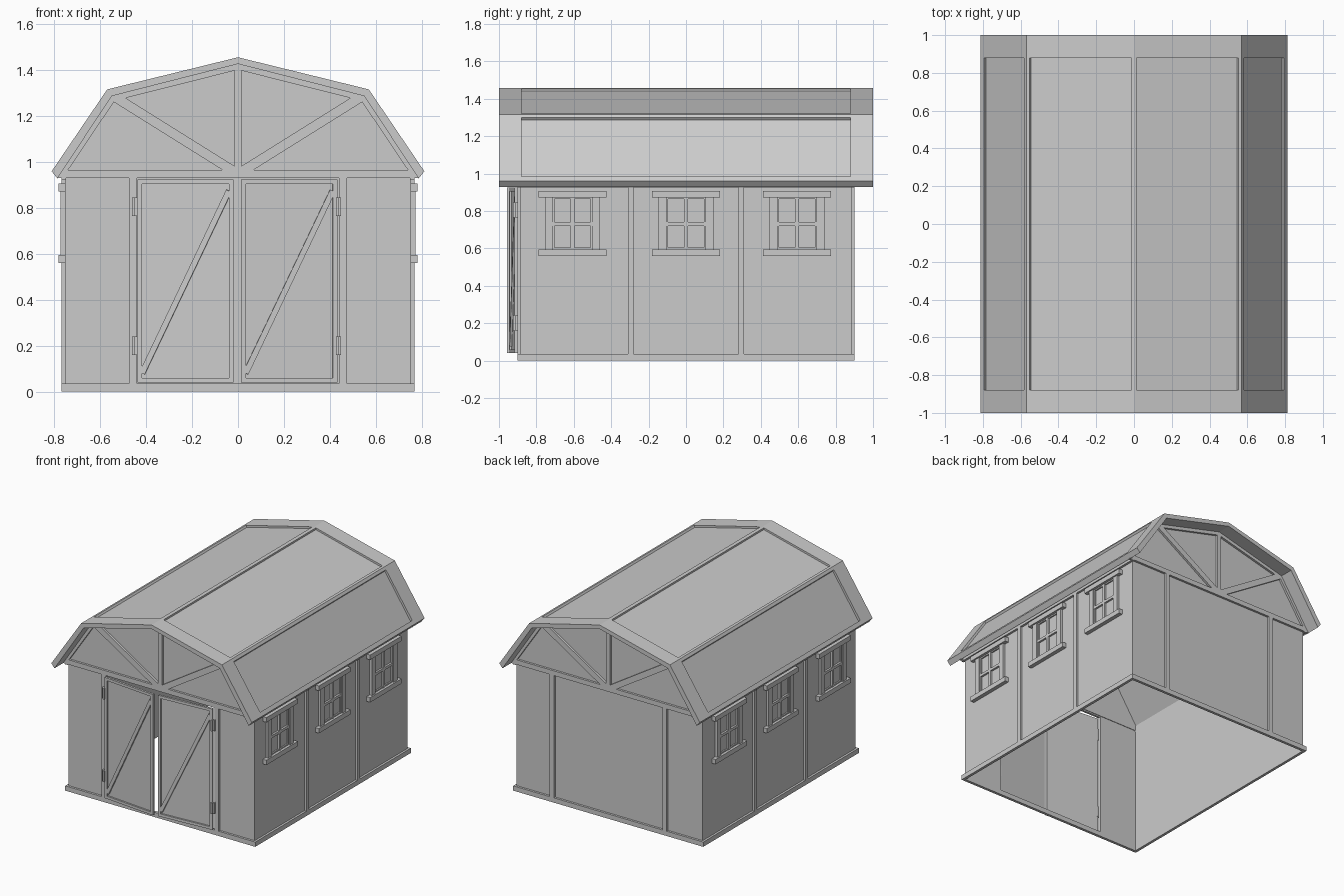
import bpy, bmesh, math
from mathutils import Vector

if "Cube" in bpy.data.objects:
    bpy.data.objects.remove(bpy.data.objects["Cube"])


def prism(pts, axis, c0, c1):
    """Polygon in the plane across an axis ('x' or 'y'), extruded from c0 to c1."""
    return pts, axis, c0, c1


def box(x0, x1, y0, y1, z0, z1):
    return prism([(x0, z0), (x1, z0), (x1, z1), (x0, z1)], 'y', y0, y1)


def bar(a, b, w, y0, y1):
    """Straight strip of width w from a to b in the xz plane."""
    a, b = Vector(a), Vector(b)
    d = (b - a).normalized()
    n = Vector((-d.y, d.x)) * w / 2
    return prism([a - n, b - n, b + n, a + n], 'y', y0, y1)


def part(name, prisms, mirror=(False, False)):
    bm = bmesh.new()
    for pts, axis, c0, c1 in prisms:
        rings = []
        for c in (c0, c1):
            rings.append([bm.verts.new((p[0], c, p[1]) if axis == 'y' else (c, p[0], p[1]))
                          for p in pts])
        n = len(pts)
        bm.faces.new(rings[0])
        bm.faces.new(rings[1][::-1])
        for i in range(n):
            j = (i + 1) % n
            bm.faces.new((rings[0][j], rings[0][i], rings[1][i], rings[1][j]))
    bmesh.ops.recalc_face_normals(bm, faces=bm.faces)
    me = bpy.data.meshes.new(name)
    bm.to_mesh(me)
    bm.free()
    ob = bpy.data.objects.new(name, me)
    bpy.context.collection.objects.link(ob)
    if any(mirror):
        m = ob.modifiers.new("mirror", 'MIRROR')
        m.use_axis = (mirror[0], mirror[1], False)
        m.use_mirror_merge = False
    return ob


X, Y, XY = (True, False), (False, True), (True, True)
HX, HY, REC, EAVE = 0.77, 0.90, 0.016, 0.93
PX, PY = HX - REC, HY - REC          # recessed panel planes
T = 0.004                            # panel sheet thickness

# Base rail around the footprint
part("base_rail_end", [box(-HX, HX, -HY, -PY + T, 0, 0.035)], Y)
part("base_rail_side", [box(PX - T, HX, -HY, HY, 0, 0.035)], X)

# Side walls: sheets, studs, top plate
part("side_panel", [box(PX - T, PX, -PY, PY, 0.03, 0.975)], X)
part("side_stud", [box(PX - T, HX, y - 0.015, y + 0.015, 0.03, 0.95) for y in (-0.295, 0.295)], X)
part("side_top_plate", [box(PX - T, HX, -HY, HY, 0.925, 0.955)], X)

# End walls
part("end_panel", [box(0.45, PX, -PY, -PY + T, 0.03, EAVE)], XY)
part("end_stud", [box(0.44, 0.474, -HY, -PY + T, 0.03, EAVE)], XY)
part("back_panel", [box(-0.45, 0.45, PY - T, PY, 0.03, EAVE)])

# Windows, three to a side
for i, y in enumerate((-0.607, 0.0, 0.593)):
    frame = [box(PX, 0.773, y + s - 0.021, y + s + 0.021, 0.58, 0.88) for s in (-0.126, 0.126)]
    frame += [box(PX, 0.783, y - 0.182, y + 0.182, z0, z1) for z0, z1 in ((0.56, 0.595), (0.872, 0.907))]
    frame += [box(PX, 0.768, y - 0.01, y + 0.01, 0.59, 0.875),
              box(PX, 0.768, y - 0.106, y + 0.106, 0.72, 0.74)]
    # thin sash around the glass
    frame += [box(PX, 0.764, y + s - 0.005, y + s + 0.005, 0.59, 0.875) for s in (-0.101, 0.101)]
    frame += [box(PX, 0.764, y - 0.105, y + 0.105, z, z + 0.01) for z in (0.594, 0.863)]
    part(f"window_frame_{i + 1}", frame, X)

# Gable ends: sheet plus truss bars
part("gable_panel", [prism([(-0.785, 0.94), (0.785, 0.94), (0.55, 1.29), (0, 1.43), (-0.55, 1.29)],
                           'y', -PY, -PY + T)], Y)
part("gable_chord", [prism([(-0.79, EAVE), (0.79, EAVE), (0.77, 0.965), (-0.77, 0.965)],
                           'y', -HY, -PY)], Y)
part("gable_post", [box(-0.016, 0.016, -HY, -PY, 0.96, 1.43)], Y)
part("gable_brace", [bar((0.01, 0.955), (0.535, 1.283), 0.042, -HY, -PY),
                     bar((0.775, 0.945), (0.548, 1.282), 0.034, -HY, -PY),
                     bar((0.55, 1.282), (0, 1.42), 0.034, -HY, -PY)], XY)

# Roof: recessed sheet with raised end bands, ridge, knee and eave strips
outer = [Vector(p) for p in ((0, 1.457), (0.57, 1.317), (0.812, 0.96))]
inner = [Vector(p) for p in ((0, 1.428), (0.55, 1.288), (0.787, 0.929))]
mid = [o.lerp(i, 0.45) for o, i in zip(outer, inner)]


def strip(seg, t0, t1):
    """Raised piece on one roof slope between two fractions of its length."""
    o = [outer[seg].lerp(outer[seg + 1], t) for t in (t0, t1)]
    m = [mid[seg].lerp(mid[seg + 1], t) for t in (t1, t0)]
    return prism(o + m, 'y', -0.88, 0.88)


part("roof_sheet", [prism(mid + inner[::-1], 'y', -0.88, 0.88)], X)
part("roof_end_band", [prism(outer + inner[::-1], 'y', -1.0, -0.88)], XY)
part("roof_strips", [strip(0, 0, 0.025), strip(0, 0.97, 1), strip(1, 0, 0.05), strip(1, 0.93, 1)], X)


# Double doors, slightly ajar
def door(name, side, hinge_x, angle):
    w, h0, h1, s = 0.42, 0.04, 0.925, 0.02
    x0, x1 = sorted((0, -side * w))
    f, b = -0.014, 0.002
    rails = [box(x0, x0 + s, f, b, h0, h1), box(x1 - s, x1, f, b, h0, h1),
             box(x0, x1, f, b, h0, h0 + s), box(x0, x1, f, b, h1 - s, h1),
             box(x0, x1, b - T, b, h0, h1),
             bar((x0 + s, h0 + 0.04), (x1 - s, h1 - 0.05), 0.025, f, b)]
    ob = part(name, rails)
    ob.location = (hinge_x, -0.902, 0)
    ob.rotation_euler.z = math.radians(angle)


door("door_left", -1, -0.437, -5.5)
door("door_right", 1, 0.432, 4)

# Hinges: leaf and pin
hinges = []
for x in (-0.444, 0.432):
    for z in (0.16, 0.765):
        hinges += [box(x - 0.017, x + 0.017, -0.914, -0.9, z, z + 0.08),
                   box(x - 0.006, x + 0.006, -0.925, -0.91, z, z + 0.08)]
part("door_hinges", hinges)
